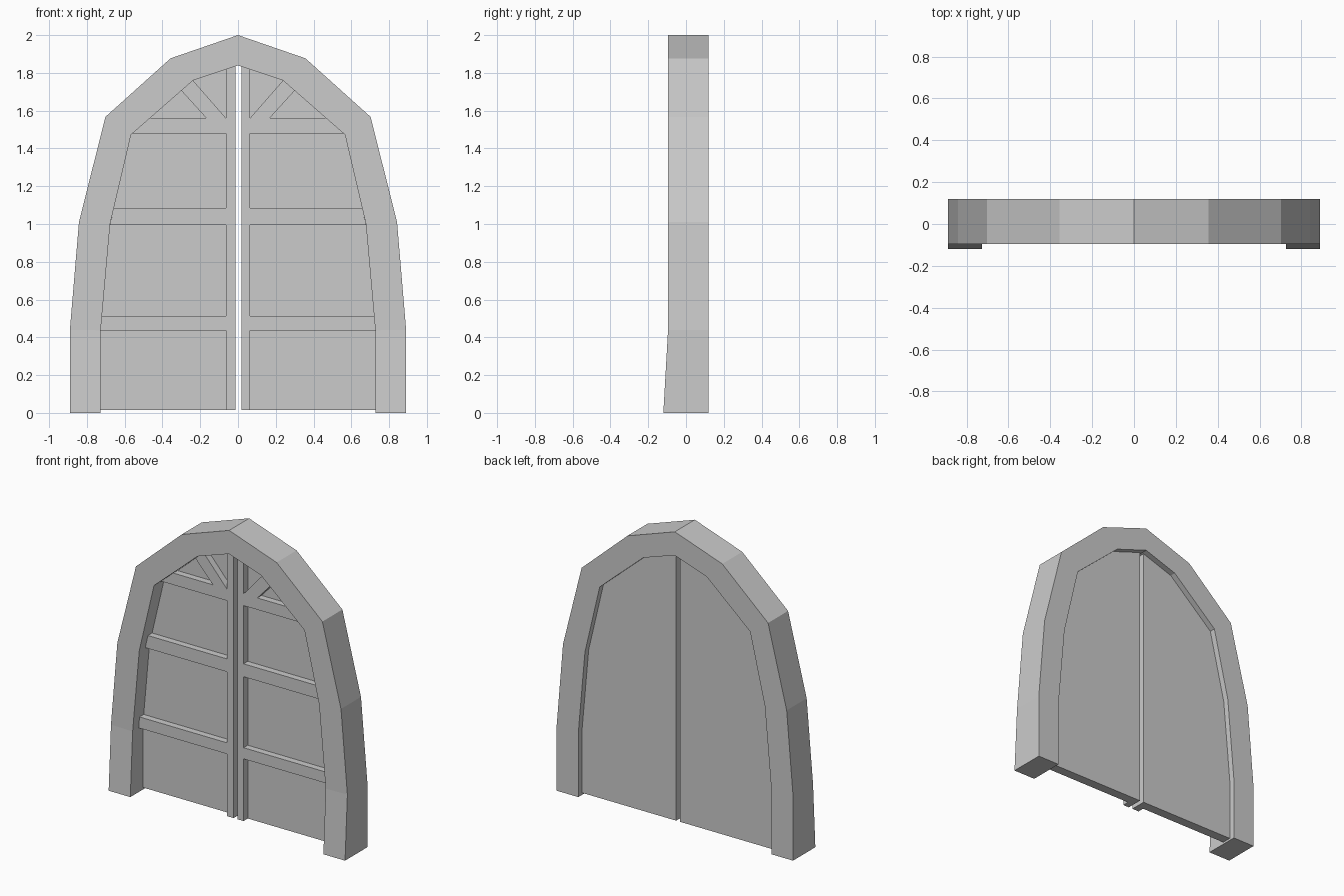
import bpy, bmesh

if "Cube" in bpy.data.objects:
    bpy.data.objects.remove(bpy.data.objects["Cube"])

# Half profiles of the arch (x, z), from the foot up to the crown
OUTER = [(0.89, 0), (0.89, 0.44), (0.842, 1.01), (0.702, 1.567), (0.357, 1.877), (0, 2.0)]
INNER = [(0.727, 0), (0.727, 0.437), (0.677, 1.0), (0.566, 1.473), (0.238, 1.76), (0, 1.84)]
FRONT, BACK, FOOT = -0.095, 0.12, -0.12
PANEL_FRONT, PANEL_BACK, TRIM_FRONT = 0.015, 0.08, -0.03


def finish(name, bm):
    bmesh.ops.recalc_face_normals(bm, faces=bm.faces)
    mesh = bpy.data.meshes.new(name)
    bm.to_mesh(mesh)
    bm.free()
    obj = bpy.data.objects.new(name, mesh)
    bpy.context.collection.objects.link(obj)
    return obj


def prism(name, points, y0, y1, side=1):
    """Extrude an (x, z) outline from y0 to y1."""
    bm = bmesh.new()
    face = bm.faces.new([bm.verts.new((side * x, y0, z)) for x, z in points])
    ext = bmesh.ops.extrude_face_region(bm, geom=[face])
    moved = [v for v in ext["geom"] if isinstance(v, bmesh.types.BMVert)]
    bmesh.ops.translate(bm, verts=moved, vec=(0, y1 - y0, 0))
    return finish(name, bm)


def jamb_x(z):
    """Opening half width at height z."""
    for (xa, za), (xb, zb) in zip(INNER, INNER[1:]):
        if za <= z <= zb:
            return xa + (xb - xa) * (z - za) / (zb - za)


def crown_z(x):
    """Opening height near the crown at half width x."""
    (xa, za), (xb, zb) = INNER[-2:]
    return zb + (za - zb) * x / xa


# Stone arch: sweep a rectangular section along the half profile, feet flared forward
bm = bmesh.new()
rings = []
for (xo, zo), (xi, zi) in zip(OUTER, INNER):
    front = FOOT if zo == 0 else FRONT
    rings.append([bm.verts.new(p) for p in
                  ((xo, front, zo), (xo, BACK, zo), (xi, BACK, zi), (xi, front, zi))])
for a, b in zip(rings, rings[1:]):
    for i in range(4):
        j = (i + 1) % 4
        bm.faces.new((a[i], a[j], b[j], b[i]))
bm.faces.new(rings[0])
arch = finish("arch_frame", bm)
mirror = arch.modifiers.new("Mirror", "MIRROR")
mirror.use_clip = True

# Two door leaves, each a panel with raised trim
for label, side, gap in (("left", -1, 0.012), ("right", 1, 0.018)):
    base = 0.014
    leaf = [(gap, base), (INNER[0][0], base)] + INNER[1:-1] + [(gap, crown_z(gap))]
    prism(f"{label}_door_panel", leaf, PANEL_FRONT, PANEL_BACK, side)

    # Meeting stile beside the central gap
    s = 0.063
    prism(f"{label}_stile", [(gap, base), (s, base), (s, crown_z(s)), (gap, crown_z(gap))],
          TRIM_FRONT, PANEL_FRONT, side)

    # Horizontal rails
    for n, (z0, z1) in enumerate(((0.437, 0.513), (0.996, 1.084), (1.48, 1.56))):
        prism(f"{label}_rail_{n + 1}", [(s, z0), (jamb_x(z0), z0), (jamb_x(z1), z1), (s, z1)],
              TRIM_FRONT, PANEL_FRONT, side)

    # Diagonal brace up to the arch
    prism(f"{label}_brace", [(s, 1.56), (0.167, 1.56), (0.3, jamb_x(1.76) and 1.706), (0.238, 1.76)],
          TRIM_FRONT, PANEL_FRONT, side)
